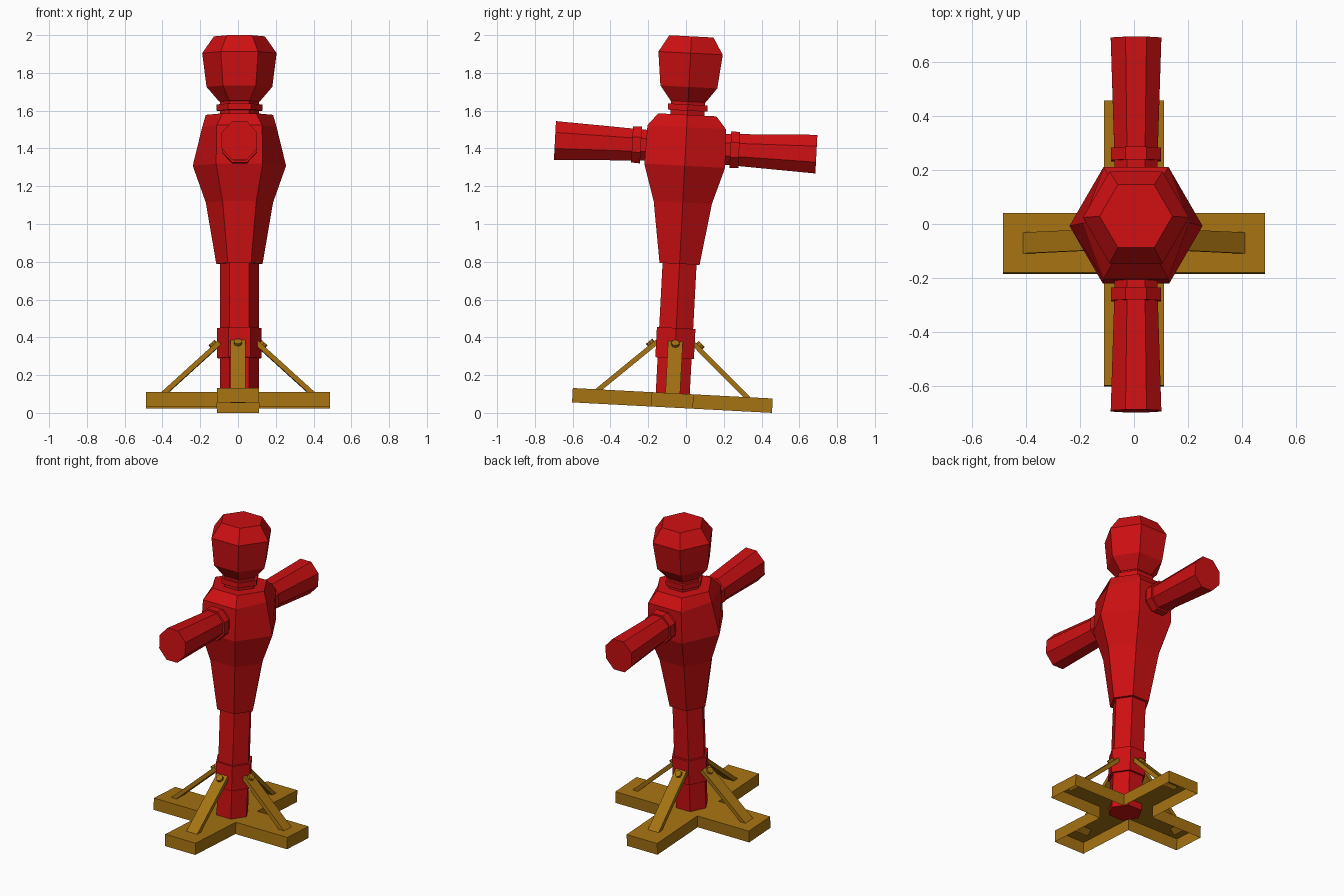
import bpy, bmesh
from math import radians, sin, cos, pi, atan2
from mathutils import Matrix, Vector

if "Cube" in bpy.data.objects:
    bpy.data.objects.remove(bpy.data.objects["Cube"])

# The whole dummy leans back by 3 degrees
TILT = Matrix.Translation((0, -0.0755, 0)) @ Matrix.Rotation(radians(-3), 4, 'X')
CX = 0.0075  # the padded post sits slightly off centre on its stand


def material(name, rgb):
    m = bpy.data.materials.new(name)
    m.diffuse_color = (*rgb, 1)
    m.use_nodes = True
    m.node_tree.nodes["Principled BSDF"].inputs["Base Color"].default_value = m.diffuse_color
    return m


RED = material("red_padding", (0.62, 0.005, 0.006))
WOOD = material("wood", (0.38, 0.17, 0.006))


def finish(name, bm, mat, matrix=Matrix(), fix=True):
    if fix:
        bmesh.ops.recalc_face_normals(bm, faces=bm.faces)
    me = bpy.data.meshes.new(name)
    bm.to_mesh(me)
    bm.free()
    me.transform(TILT @ matrix)
    me.materials.append(mat)
    ob = bpy.data.objects.new(name, me)
    bpy.context.collection.objects.link(ob)
    return ob


def loft(name, rings, mat):
    bm = bmesh.new()
    rows = [[bm.verts.new(p) for p in ring] for ring in rings]
    n = len(rows[0])
    for a, b in zip(rows, rows[1:]):
        for i in range(n):
            j = (i + 1) % n
            bm.faces.new((a[i], a[j], b[j], b[i]))
    bm.faces.new(rows[0][::-1])
    bm.faces.new(rows[-1])
    return finish(name, bm, mat)


def hexagon(z, r, s=None):
    # r is the reach of the side corners, s that of the front and back corners
    out = []
    for k in range(6):
        q = r if k % 3 == 0 else (s or r)
        out.append((CX + q * cos(k * pi / 3), q * sin(k * pi / 3), z))
    return out


def octagon(y, hx, hz, z=1.408):
    c = cos(pi / 8)
    angles = [pi / 8 + k * pi / 4 for k in range(8)]
    return [(CX + hx * cos(a) / c, y, z + hz * sin(a) / c) for a in angles]


def hex_part(name, profile):
    return loft(name, [hexagon(*p) for p in profile], RED)


# Padded post, torso, neck and head
hex_part("leg", [(0.06, 0.104), (0.80, 0.104)])
hex_part("leg_band", [(0.29, 0.118), (0.45, 0.118)])
hex_part("torso", [(0.79, 0.1225), (1.115, 0.178), (1.31, 0.247),
                   (1.515, 0.197, 0.24), (1.58, 0.178)])
hex_part("neck", [(1.57, 0.104), (1.67, 0.104)])
hex_part("neck_band", [(1.602, 0.121), (1.635, 0.121)])
hex_part("head", [(1.65, 0.107), (1.728, 0.174), (1.907, 0.197), (1.996, 0.135)])

# Arms and their collars, front and back
for side, s in (("front", -1), ("back", 1)):
    loft(side + "_arm", [octagon(s * 0.17, 0.078, 0.08), octagon(s * 0.25, 0.08, 0.083),
                         octagon(s * 0.693, 0.094, 0.1025)], RED)
    loft(side + "_arm_collar", [octagon(s * 0.237, 0.093, 0.098),
                                octagon(s * 0.284, 0.093, 0.095)], RED)

# Cross-shaped stand, open underneath
w, lx, ly = 0.111, 0.486, 0.53
outline = [(lx, -w), (lx, w), (w, w), (w, ly), (-w, ly), (-w, w),
           (-lx, w), (-lx, -w), (-w, -w), (-w, -ly), (w, -ly), (w, -w)]
bm = bmesh.new()
low = [bm.verts.new((x, y, 0.028)) for x, y in outline]
top = [bm.verts.new((x, y, 0.104)) for x, y in outline]
bm.faces.new(top)
for i in range(12):
    j = (i + 1) % 12
    bm.faces.new((low[i], low[j], top[j], top[i]))
finish("stand", bm, WOOD, fix=False)

# Four slanted braces, each with a bolt at its upper end
foot, head = Vector((0.415, 0, 0.083)), Vector((0.098, 0, 0.371))
d = head - foot
slant = Matrix.Translation((foot + head) / 2) @ Matrix.Rotation(-atan2(d.z, d.x), 4, 'Y')
for k, side in enumerate(("right", "back", "left", "front")):
    turn = Matrix.Rotation(k * pi / 2, 4, 'Z')
    bm = bmesh.new()
    bmesh.ops.create_cube(bm, size=1, matrix=Matrix.Diagonal((d.length, 0.078, 0.026, 1)))
    finish(side + "_brace", bm, WOOD, turn @ slant)
    bm = bmesh.new()
    bmesh.ops.create_cone(bm, cap_ends=True, segments=8, radius1=0.022, radius2=0.022, depth=0.03)
    # the plank's outer face is on its underside after the slant is applied
    flip = Matrix.Translation((d.length / 2 - 0.03, 0, 0))
    up = 1 if (slant.to_3x3() @ Vector((0, 0, 1))).x > 0 else -1
    finish(side + "_bolt", bm, WOOD,
           turn @ slant @ flip @ Matrix.Translation((0, 0, up * 0.014)))
